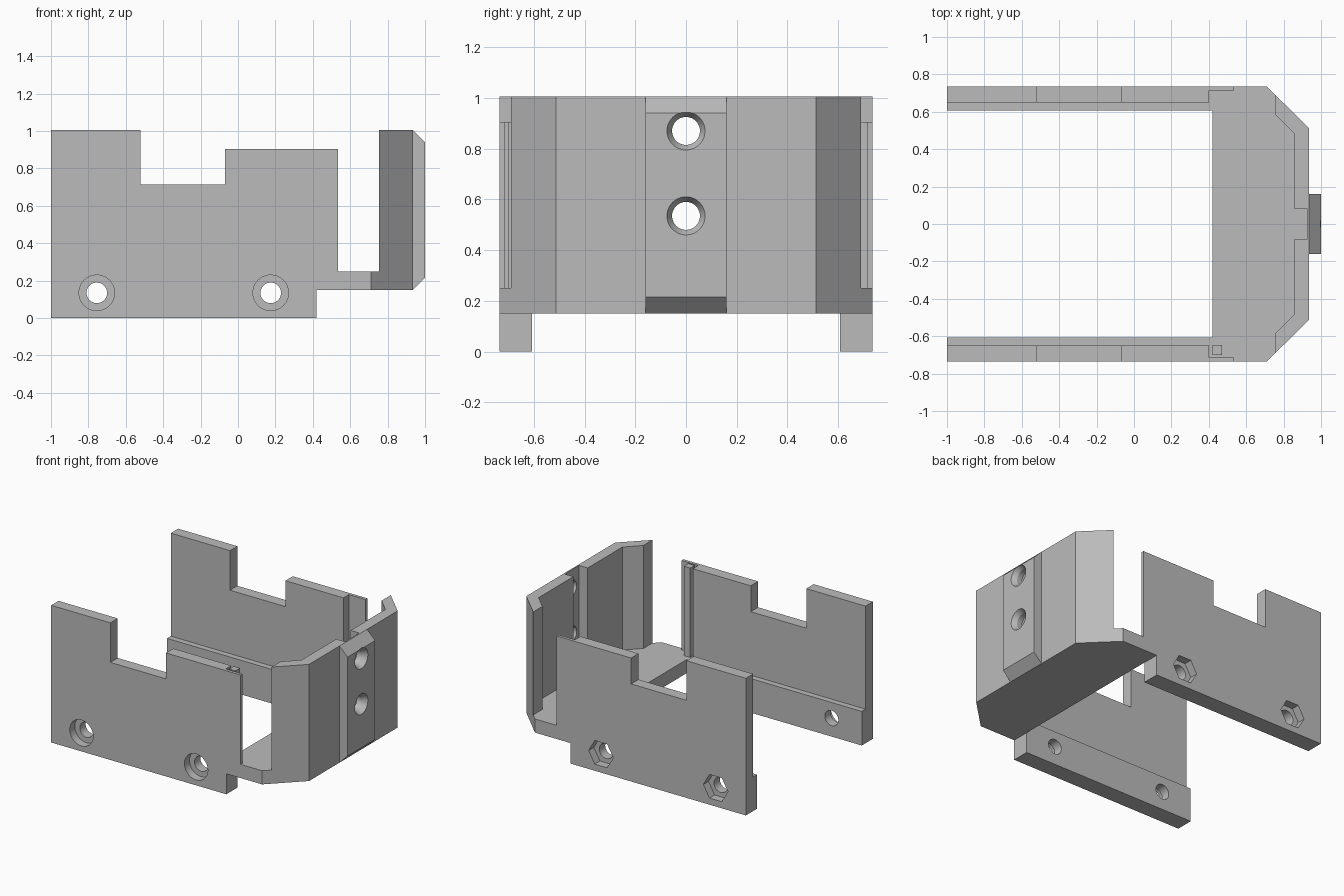
import bpy
import bmesh
import math
from mathutils import Vector

default = bpy.data.objects.get("Cube")
if default:
    bpy.data.objects.remove(default, do_unlink=True)

grey = bpy.data.materials.new("mid grey")
grey.use_nodes = True
grey.diffuse_color = (0.5, 0.5, 0.5, 1)
grey.node_tree.nodes["Principled BSDF"].inputs["Base Color"].default_value = (0.5, 0.5, 0.5, 1)


def prism(name, points, axis, low, high):
    """Extrude a flat outline along one axis; points use the other two axes in order."""
    bm = bmesh.new()
    verts = []
    for p in points:
        co = list(p)
        co.insert("xyz".index(axis), low)
        verts.append(bm.verts.new(co))
    face = bm.faces.new(verts)
    out = bmesh.ops.extrude_face_region(bm, geom=[face])
    shift = Vector((0, 0, 0))
    shift["xyz".index(axis)] = high - low
    moved = [v for v in out["geom"] if isinstance(v, bmesh.types.BMVert)]
    bmesh.ops.translate(bm, verts=moved, vec=shift)
    bmesh.ops.recalc_face_normals(bm, faces=bm.faces)
    mesh = bpy.data.meshes.new(name)
    bm.to_mesh(mesh)
    bm.free()
    mesh.materials.append(grey)
    ob = bpy.data.objects.new(name, mesh)
    bpy.context.collection.objects.link(ob)
    return ob


def rect(a0, a1, b0, b1):
    return [(a0, b0), (a1, b0), (a1, b1), (a0, b1)]


def ring(a, b, radius, sides):
    steps = [2 * math.pi * i / sides for i in range(sides)]
    return [(a + radius * math.cos(t), b + radius * math.sin(t)) for t in steps]


def combine(body, tool, operation="DIFFERENCE"):
    """Apply a boolean and discard the tool."""
    mod = body.modifiers.new("cut", "BOOLEAN")
    mod.operation = operation
    mod.solver = "EXACT"
    mod.object = tool
    bpy.context.view_layer.objects.active = body
    bpy.ops.object.modifier_apply(modifier=mod.name)
    bpy.data.objects.remove(tool, do_unlink=True)


OUTER, RAIL, PANEL, LIP = 0.735, 0.607, 0.65, 0.713
FLOOR_LOW, FLOOR_TOP, TOP = 0.15, 0.25, 1.005

# Side walls: notched panel, thick lower rail, thin lip at the end
wall_outline = [(-1, 0), (0.42, 0), (0.42, FLOOR_TOP), (0.535, FLOOR_TOP),
                (0.535, 0.905), (-0.07, 0.905), (-0.07, 0.715),
                (-0.52, 0.715), (-0.52, TOP), (-1, TOP)]
parts = []
for name, s, sides, radius in (("left_side_wall", 1, 6, 0.1),
                               ("right_side_wall", -1, 48, 0.095)):
    wall = prism(name, wall_outline, "y", s * RAIL, s * OUTER)
    combine(wall, prism("ledge_cutter", rect(-1.1, 0.6, FLOOR_TOP, 1.1), "y", s * 0.5, s * PANEL))
    combine(wall, prism("recess_cutter", rect(0.4, 0.6, FLOOR_TOP, 1.1), "y", s * 0.5, s * LIP))
    # Bolt holes with hexagonal or round pockets outside
    for x in (-0.755, 0.175):
        combine(wall, prism("bore", ring(x, 0.135, 0.055, 48), "y", s * 0.5, s * 0.8))
        combine(wall, prism("pocket", ring(x, 0.135, radius, sides), "y", s * 0.675, s * 0.8))
    parts.append(wall)

# Small square post in the recess of the right wall
parts.append(prism("recess_post", rect(0.42, 0.47, -0.70, -0.648), "z", FLOOR_TOP, 0.905))

# Floor and angled end wall, hollowed from one block
half = [(0.42, OUTER), (0.71, OUTER), (0.935, 0.513)]
end = prism("floor_and_end_wall", half + [(x, -y) for x, y in reversed(half)], "z", FLOOR_LOW, TOP)
inner = [(0.3, 1), (0.755, 1), (0.755, 0.585), (0.855, 0.485), (0.855, 0.083), (0.925, 0.083)]
combine(end, prism("hollow_cutter", inner + [(x, -y) for x, y in reversed(inner)],
                   "z", FLOOR_TOP, 1.1))

# Raised mounting pad with sloped ends
pad = [(0.93, FLOOR_LOW), (0.935, FLOOR_LOW), (1, 0.215), (1, 0.94), (0.935, TOP), (0.93, TOP)]
combine(end, prism("mounting_pad", pad, "y", -0.16, 0.16), "UNION")

# Countersunk screw holes through the pad
for z in (0.87, 0.535):
    combine(end, prism("screw_bore", ring(0, z, 0.055, 48), "x", 0.8, 1.1))
    bpy.ops.mesh.primitive_cone_add(vertices=48, radius1=0.046, radius2=0.081, depth=0.06,
                                    location=(0.98, 0, z), rotation=(0, math.pi / 2, 0))
    sink = bpy.context.object
    sink.data.materials.append(grey)
    combine(end, sink)
parts.append(end)

# Smooth the bores, keep every other edge sharp
bpy.ops.object.select_all(action="DESELECT")
for ob in parts:
    ob.select_set(True)
bpy.context.view_layer.objects.active = end
bpy.ops.object.shade_smooth_by_angle(angle=math.radians(20))
